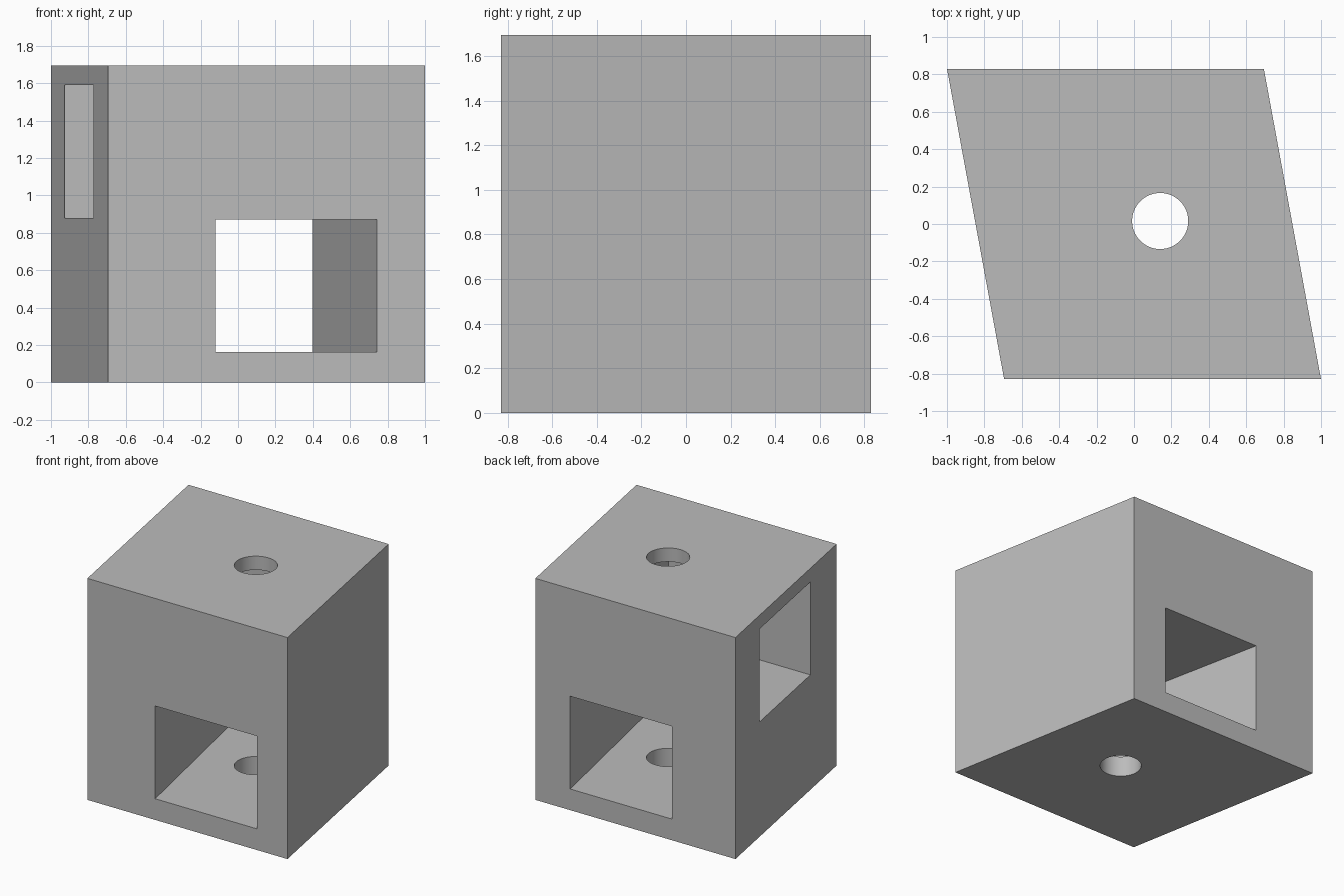
import bpy
import bmesh
import math

default_cube = bpy.data.objects.get("Cube")
if default_cube:
    bpy.data.objects.remove(default_cube, do_unlink=True)

grey = bpy.data.materials.new("plain grey")
grey.use_nodes = True
colour = (0.5, 0.5, 0.5, 1)
grey.diffuse_color = colour
grey.node_tree.nodes["Principled BSDF"].inputs["Base Color"].default_value = colour


def prism(name, outline, bottom, top):
    """Extrude a flat outline upwards into a closed solid."""
    bm = bmesh.new()
    base = bm.faces.new([bm.verts.new((x, y, bottom)) for x, y in outline])
    sides = bmesh.ops.extrude_face_region(bm, geom=[base])["geom"]
    raised = [v for v in sides if isinstance(v, bmesh.types.BMVert)]
    bmesh.ops.translate(bm, verts=raised, vec=(0, 0, top - bottom))
    bmesh.ops.recalc_face_normals(bm, faces=bm.faces)
    mesh = bpy.data.meshes.new(name)
    bm.to_mesh(mesh)
    bm.free()
    mesh.materials.append(grey)
    obj = bpy.data.objects.new(name, mesh)
    bpy.context.collection.objects.link(obj)
    return obj


def slanted(left, right, front, back, slope):
    """Outline whose sides drift towards -x going back; left and right are at y = 0."""
    return [(left - slope * front, front), (right - slope * front, front),
            (right - slope * back, back), (left - slope * back, back)]


def carve(target, cutter):
    cutter.hide_render = True
    mod = target.modifiers.new(cutter.name, 'BOOLEAN')
    mod.operation = 'DIFFERENCE'
    mod.solver = 'EXACT'
    mod.object = cutter
    bpy.context.view_layer.objects.active = target
    bpy.ops.object.modifier_apply(modifier=mod.name)
    bpy.data.objects.remove(cutter, do_unlink=True)


# Leaning block
block = prism("block", slanted(-0.847, 0.847, -0.83, 0.83, 0.184), 0, 1.695)

# Low passage from front to back
carve(block, prism("passage_cutter", slanted(-0.292, 0.571, -1, 1, 0.207), 0.162, 0.872))

# Upper chamber, open on the -x side only
chamber = [(-1.2, -0.40), (0.43, -0.40), (0.27, 0.434), (-1.2, 0.434)]
carve(block, prism("chamber_cutter", chamber, 0.879, 1.59))

# Round shaft from top to bottom
steps = 64
ring = [(0.14 + 0.15 * math.cos(math.tau * i / steps),
         0.016 + 0.15 * math.sin(math.tau * i / steps)) for i in range(steps)]
carve(block, prism("shaft_cutter", ring, -0.2, 2))

# Smooth shaft wall, sharp edges elsewhere
bpy.ops.object.select_all(action='DESELECT')
block.select_set(True)
bpy.context.view_layer.objects.active = block
bpy.ops.object.shade_smooth_by_angle(angle=math.radians(30))
